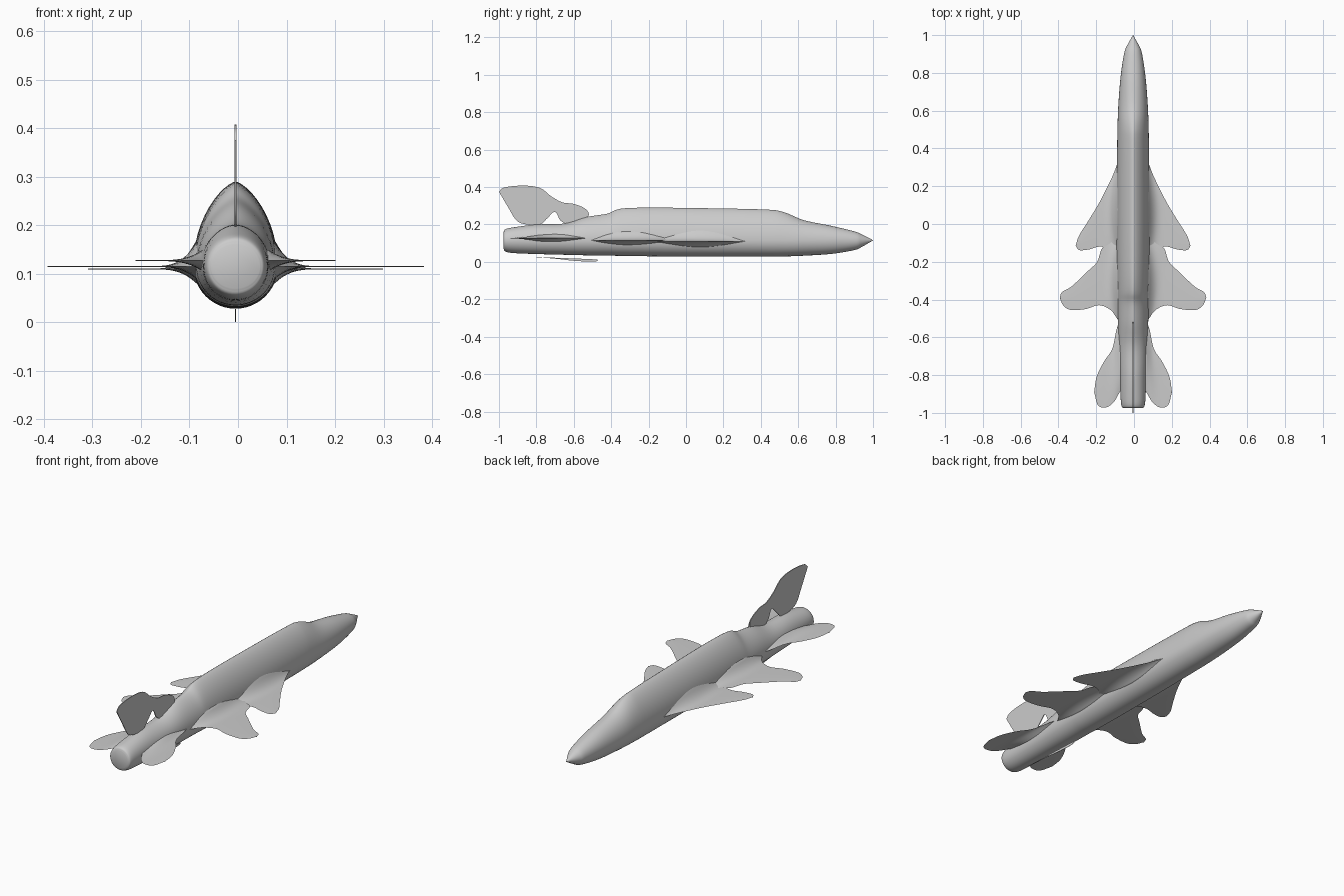
import bpy, bmesh, math
from mathutils import Vector

cube = bpy.data.objects.get("Cube")
if cube:
    bpy.data.objects.remove(cube)

AXIS = -0.005  # centre line of the airframe

grey = bpy.data.materials.new("airframe grey")
grey.use_nodes = True
grey.diffuse_color = (0.6, 0.6, 0.6, 1)
grey.node_tree.nodes["Principled BSDF"].inputs["Base Color"].default_value = (0.6, 0.6, 0.6, 1)


def finish(name, bm, angle=40):
    """Turn a bmesh into a smooth shaded grey object."""
    bmesh.ops.remove_doubles(bm, verts=bm.verts, dist=0.0002)
    bmesh.ops.recalc_face_normals(bm, faces=bm.faces)
    mesh = bpy.data.meshes.new(name)
    bm.to_mesh(mesh)
    bm.free()
    mesh.materials.append(grey)
    obj = bpy.data.objects.new(name, mesh)
    bpy.context.collection.objects.link(obj)
    bpy.ops.object.select_all(action='DESELECT')
    obj.select_set(True)
    bpy.context.view_layer.objects.active = obj
    bpy.ops.object.shade_smooth_by_angle(angle=math.radians(angle))
    return obj


def spline(points, steps):
    """Smooth curve through points of any dimension."""
    pts = [Vector(p) for p in points]
    pts = [2 * pts[0] - pts[1]] + pts + [2 * pts[-1] - pts[-2]]
    out = []
    for a, b, c, d in zip(pts, pts[1:], pts[2:], pts[3:]):
        for i in range(steps):
            t = i / steps
            out.append(b + (c - a) * (t / 2) + (2 * a - 5 * b + 4 * c - d) * (t * t / 2)
                       + (3 * b - a - 3 * c + d) * (t ** 3 / 2))
    return out + [pts[-2]]


def skin(bm, rows, closed=False):
    """Join rows of points with quads."""
    grid = [[bm.verts.new(p) for p in row] for row in rows]
    for r, s in zip(grid, grid[1:]):
        n = len(r)
        for i in range(n if closed else n - 1):
            j = (i + 1) % n
            bm.faces.new((r[i], r[j], s[j], s[i]))
    return grid


# Fuselage stations: y, half width, bottom, top, sharpness of the upper half
stations = [
    (-0.975, 0.05, 0.07, 0.16, 1), (-0.965, 0.06, 0.055, 0.175, 1),
    (-0.92, 0.066, 0.047, 0.185, 1), (-0.8, 0.07, 0.042, 0.2, 1.1),
    (-0.65, 0.075, 0.038, 0.205, 1.2), (-0.53, 0.08, 0.035, 0.24, 1.4),
    (-0.42, 0.083, 0.034, 0.258, 1.5), (-0.35, 0.085, 0.032, 0.284, 1.5),
    (-0.2, 0.087, 0.03, 0.29, 1.4), (0.1, 0.087, 0.028, 0.287, 1.4),
    (0.42, 0.084, 0.028, 0.28, 1.4), (0.52, 0.082, 0.029, 0.267, 1.3),
    (0.63, 0.078, 0.033, 0.223, 1.1), (0.78, 0.066, 0.043, 0.192, 1),
    (0.9, 0.048, 0.063, 0.163, 1), (0.94, 0.034, 0.08, 0.147, 1),
    (0.985, 0.009, 0.106, 0.124, 1), (1, 0.001, 0.114, 0.116, 1)]
SIDES = 48
rows = []
for y, w, low, high, sharp in spline(stations, 5):
    mid = min(0.115, (low + high) / 2)
    ring = []
    for k in range(SIDES):
        a = math.tau * k / SIDES
        c, s = math.cos(a), math.sin(a)
        power = sharp if s > 0 else 1
        x = math.copysign(abs(c) ** power, c) * w
        ring.append((AXIS + x, y, mid + s * ((high - mid) if s > 0 else (mid - low))))
    rows.append(ring)
bm = bmesh.new()
grid = skin(bm, rows, closed=True)
bm.faces.new(grid[0])
bm.faces.new(grid[-1])
finish("fuselage", bm)


def wing(name, lead, trail, z, up, down, root):
    """Thin flat surface whose root swells into the fuselage, one per side."""
    front, back = spline(lead, 8), spline(trail, 8)
    for side, label in ((1, "left_"), (-1, "right_")):
        bm = bmesh.new()
        for height in (up, -down):
            rows = []
            for a, b in zip(front, back):
                row = []
                for i in range(13):
                    p = a.lerp(b, i / 12)
                    swell = max(0, 1 - max(0, p.x - root) / 0.09) ** 3
                    bulge = math.sin(math.pi * i / 12)
                    row.append((AXIS + side * p.x, p.y,
                                z + bulge * (height * swell + math.copysign(0.001, height))))
                rows.append(row)
            skin(bm, rows)
        finish(label + name, bm)


# Front wing, middle wing and tailplane; leading and trailing edges from root to tip
wing("front_wing",
     [(0.05, 0.42), (0.087, 0.31), (0.115, 0.24), (0.175, 0.12), (0.235, 0.02), (0.285, -0.06), (0.304, -0.115)],
     [(0.05, -0.22), (0.09, -0.17), (0.13, -0.13), (0.18, -0.12), (0.235, -0.135), (0.285, -0.138), (0.304, -0.115)],
     0.11, 0.06, 0.03, 0.08)
wing("middle_wing",
     [(0.05, -0.02), (0.12, -0.1), (0.165, -0.13), (0.19, -0.2), (0.24, -0.25), (0.325, -0.33), (0.375, -0.36), (0.388, -0.39)],
     [(0.05, -0.55), (0.085, -0.5), (0.12, -0.455), (0.18, -0.43), (0.25, -0.45), (0.33, -0.455), (0.37, -0.43), (0.388, -0.39)],
     0.115, 0.05, 0.025, 0.08)
wing("tailplane",
     [(0.05, -0.47), (0.085, -0.55), (0.11, -0.66), (0.155, -0.73), (0.193, -0.81), (0.206, -0.89)],
     [(0.04, -0.86), (0.07, -0.89), (0.1, -0.94), (0.14, -0.97), (0.185, -0.96), (0.206, -0.89)],
     0.127, 0.02, 0.02, 0.07)


def plate(name, outline, half, steps=5):
    """Upright plate on the centre line from a smooth side outline."""
    loop = spline(outline + outline[:1], steps)[:-1]
    bm = bmesh.new()
    face = bm.faces.new([bm.verts.new((AXIS - half, y, z)) for y, z in loop])
    extruded = bmesh.ops.extrude_face_region(bm, geom=[face])
    moved = [v for v in extruded["geom"] if isinstance(v, bmesh.types.BMVert)]
    bmesh.ops.translate(bm, verts=moved, vec=(2 * half, 0, 0))
    bmesh.ops.triangulate(bm, faces=[f for f in bm.faces if len(f.verts) > 4])
    return finish(name, bm)


# Fin with a rounded forward lobe and an open notch above the fuselage
plate("tail_fin",
      [(-1, 0.375), (-0.97, 0.398), (-0.87, 0.408), (-0.78, 0.395), (-0.72, 0.35), (-0.66, 0.318),
       (-0.6, 0.31), (-0.54, 0.285), (-0.52, 0.25), (-0.56, 0.21), (-0.62, 0.198), (-0.67, 0.22),
       (-0.7, 0.268), (-0.74, 0.235), (-0.78, 0.2), (-0.85, 0.2), (-0.905, 0.22), (-0.95, 0.29)], 0.002)

# Slim strip under the tail
plate("belly_strip",
      [(-0.83, 0.027), (-0.7, 0.022), (-0.5, 0.014), (-0.47, 0.008), (-0.5, 0.001), (-0.6, 0.006), (-0.7, 0.017)], 0.001)
